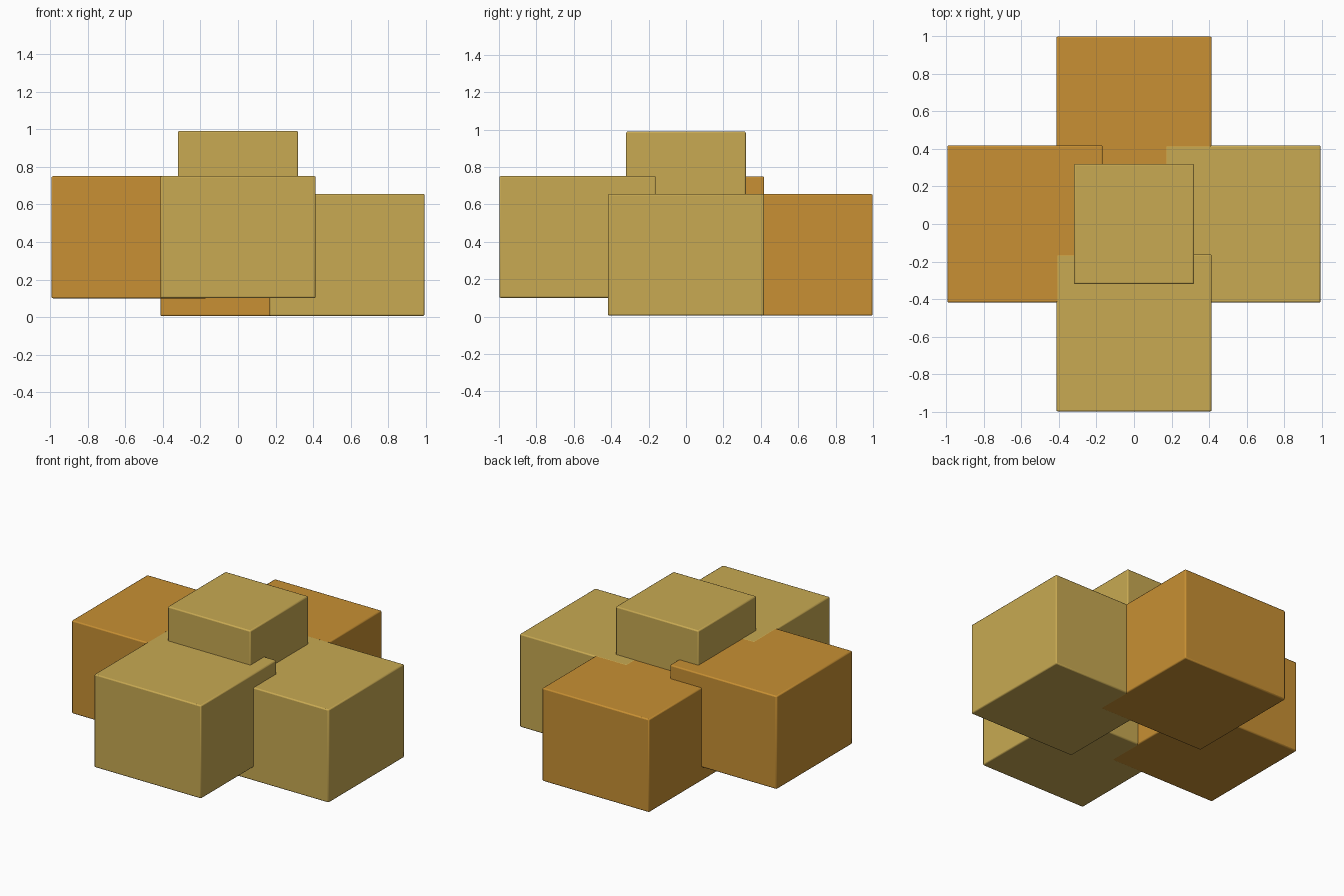
import bpy

# Remove the default cube
default = bpy.data.objects.get("Cube")
if default:
    bpy.data.objects.remove(default, do_unlink=True)


def make_material(name, colour):
    mat = bpy.data.materials.new(name)
    mat.use_nodes = True
    mat.diffuse_color = colour
    mat.node_tree.nodes["Principled BSDF"].inputs["Base Color"].default_value = colour
    return mat


straw = make_material("pale straw", (0.58, 0.40, 0.085, 1))
amber = make_material("dark amber", (0.58, 0.28, 0.033, 1))


def bale(name, centre, size, mat):
    """A block with finely chamfered edges."""
    bpy.ops.mesh.primitive_cube_add(size=1, location=centre)
    obj = bpy.context.object
    obj.name = name
    obj.scale = size
    bpy.ops.object.transform_apply(location=False, rotation=False, scale=True)
    obj.data.materials.append(mat)
    bevel = obj.modifiers.new("edge chamfer", "BEVEL")
    bevel.width = 0.008
    bevel.segments = 2
    bpy.ops.object.shade_smooth_by_angle()
    return obj


# Ring of four overlapping blocks: two raised, two on the ground
block = (0.826, 0.836, 0.65)
bale("front_block", (0, -0.58, 0.426), block, straw)
bale("right_block", (-0.58, 0, 0.425), block, amber)
bale("left_block", (0.58, 0, 0.331), block, straw)
bale("back_block", (0, 0.58, 0.33), block, amber)

# Smaller block on top
bale("top_block", (0, 0, 0.74), (0.64, 0.64, 0.50), straw)
